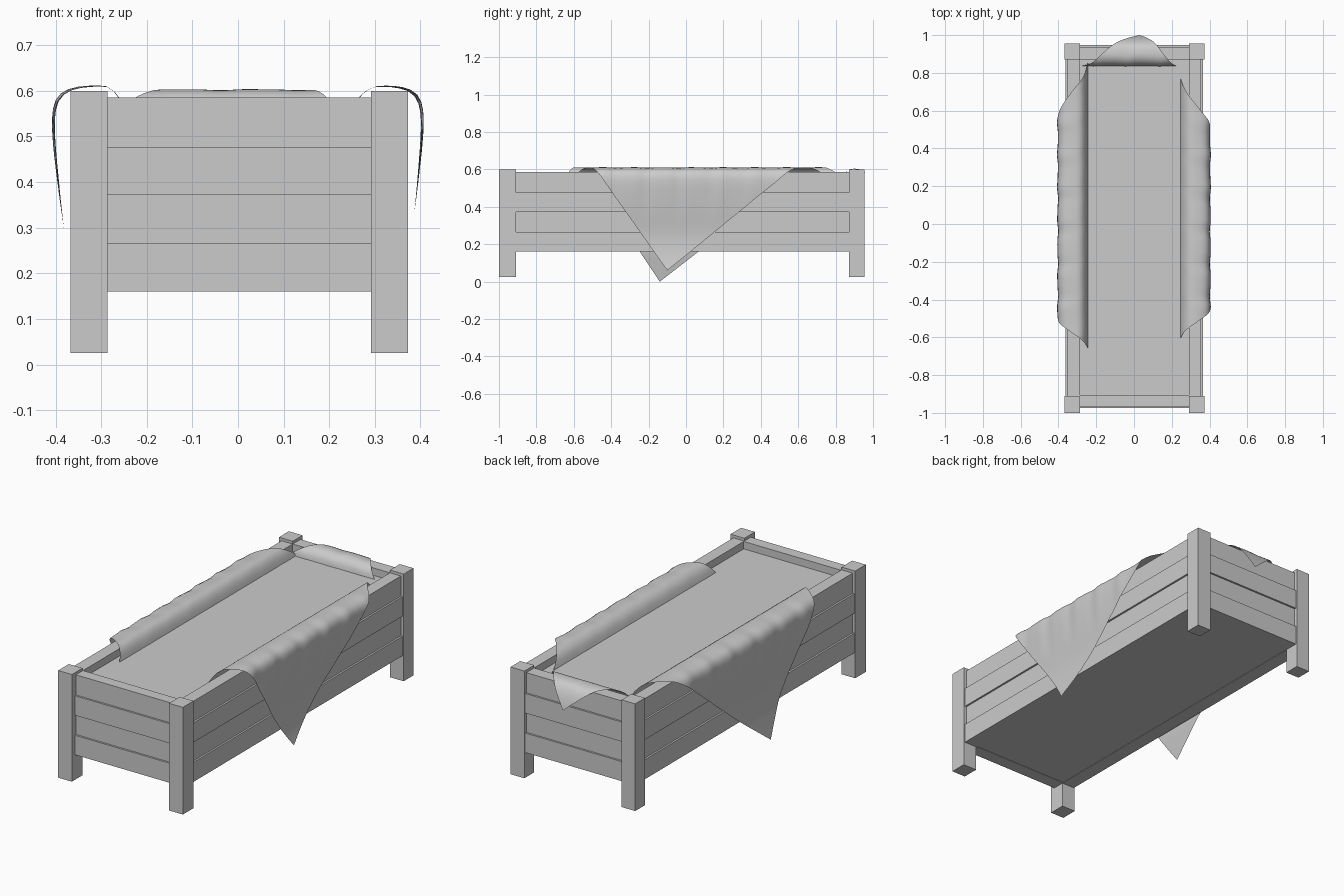
import bpy, bmesh, math, random

if "Cube" in bpy.data.objects:
    bpy.data.objects.remove(bpy.data.objects["Cube"])
random.seed(4)


def box(name, x0, x1, y0, y1, z0, z1):
    bm = bmesh.new()
    bmesh.ops.create_cube(bm, size=1)
    for v in bm.verts:
        v.co = ((x0 + x1) / 2 + v.co.x * (x1 - x0),
                (y0 + y1) / 2 + v.co.y * (y1 - y0),
                (z0 + z1) / 2 + v.co.z * (z1 - z0))
    me = bpy.data.meshes.new(name)
    bm.to_mesh(me)
    bm.free()
    ob = bpy.data.objects.new(name, me)
    bpy.context.collection.objects.link(ob)
    return ob


# corner posts
for side, (x0, x1) in {"left": (-0.367, -0.286), "right": (0.291, 0.373)}.items():
    box("front_post_" + side, x0, x1, -1.0, -0.91, 0.025, 0.60)
    box("back_post_" + side, x0, x1, 0.872, 0.955, 0.025, 0.60)

# planks: four per side, alternately set in and out
levels = [0.16, 0.265, 0.372, 0.477, 0.585]
for i in range(4):
    z0, z1 = levels[i], levels[i + 1]
    d = 0.0 if i % 2 else 0.01
    box(f"left_plank_{i}", -0.352 - d, -0.286, -0.92, 0.88, z0, z1)
    box(f"right_plank_{i}", 0.291, 0.356 + d, -0.92, 0.88, z0, z1)
    box(f"front_plank_{i}", -0.287, 0.292, -0.965 - d, -0.905, z0, z1)
    box(f"back_plank_{i}", -0.287, 0.292, 0.872, 0.938 + d, z0, z1)

# filling inside the frame, closed at the bottom
box("filling", -0.29, 0.295, -0.91, 0.88, 0.162, 0.545)


def resample(pts, n):
    """Evenly spaced points along a Catmull-Rom curve, with length fraction."""
    dense = []
    for i in range(len(pts) - 1):
        p = [pts[max(0, min(len(pts) - 1, i + k))] for k in (-1, 0, 1, 2)]
        for j in range(12):
            t = j / 12
            dense.append([0.5 * (2 * p[1][a] + (p[2][a] - p[0][a]) * t
                          + (2 * p[0][a] - 5 * p[1][a] + 4 * p[2][a] - p[3][a]) * t * t
                          + (3 * p[1][a] - p[0][a] - 3 * p[2][a] + p[3][a]) * t ** 3)
                          for a in (0, 1)])
    dense.append(list(pts[-1]))
    acc = [0]
    for a, b in zip(dense, dense[1:]):
        acc.append(acc[-1] + math.dist(a, b))
    out, k = [], 0
    for i in range(n + 1):
        s = acc[-1] * i / n
        while k < len(acc) - 2 and acc[k + 1] < s:
            k += 1
        f = (s - acc[k]) / (acc[k + 1] - acc[k])
        out.append((dense[k][0] + (dense[k + 1][0] - dense[k][0]) * f,
                    dense[k][1] + (dense[k + 1][1] - dense[k][1]) * f, i / n))
    return out


def drape(name, profile, a0, a1, apex, place, rows=40, cols=56):
    """Triangular cloth corner hanging along a profile."""
    bm = bmesh.new()
    grid = []
    for u, z, t in resample(profile, rows):
        row = []
        for j in range(cols + 1):
            f = j / cols
            a = (a0 + (a1 - a0) * f) * (1 - t) + apex * t
            fold = math.sin(a * 38) * 0.004 + math.sin(a * 71 + 1) * 0.0015
            w = fold * math.sin(math.pi * min(1, t * 1.6)) if t < 0.62 else 0
            row.append(bm.verts.new(place(u + w * 0.6, a, z + w * 0.3)))
        grid.append(row)
    for r, s in zip(grid, grid[1:]):
        for j in range(cols):
            bm.faces.new((r[j], r[j + 1], s[j + 1], s[j]))
    bmesh.ops.remove_doubles(bm, verts=bm.verts, dist=0.0004)
    bmesh.ops.recalc_face_normals(bm, faces=bm.faces)
    if sum(f.normal.z * f.calc_area() for f in bm.faces) < 0:
        bmesh.ops.reverse_faces(bm, faces=bm.faces)
    for f in bm.faces:
        f.smooth = True
    me = bpy.data.meshes.new(name)
    bm.to_mesh(me)
    bm.free()
    bpy.context.collection.objects.link(bpy.data.objects.new(name, me))


# cloth corners over the right, left and back edges
right = [(0.238, 0.525), (0.262, 0.58), (0.29, 0.605), (0.32, 0.61), (0.36, 0.606),
         (0.388, 0.592), (0.402, 0.56), (0.403, 0.50), (0.392, 0.38),
         (0.379, 0.27), (0.378, 0.20), (0.386, 0.13), (0.402, 0.06)]
left = [(0.238, 0.525), (0.258, 0.58), (0.285, 0.608), (0.32, 0.61), (0.36, 0.605),
        (0.388, 0.59), (0.402, 0.56), (0.404, 0.50), (0.392, 0.38),
        (0.379, 0.27), (0.376, 0.17), (0.388, 0.09), (0.405, 0.0)]
back = [(0.832, 0.525), (0.845, 0.575), (0.875, 0.599), (0.91, 0.602),
        (0.945, 0.592), (0.97, 0.562), (0.988, 0.52), (1.0, 0.475)]
drape("cloth_right", right, -0.62, 0.80, -0.10, lambda u, a, z: (u, a, z))
drape("cloth_left", left, -0.67, 0.88, -0.14, lambda u, a, z: (-u, a, z))
drape("cloth_back", back, -0.30, 0.24, 0.03, lambda u, a, z: (a, min(u, 1.0), z), rows=20, cols=24)
